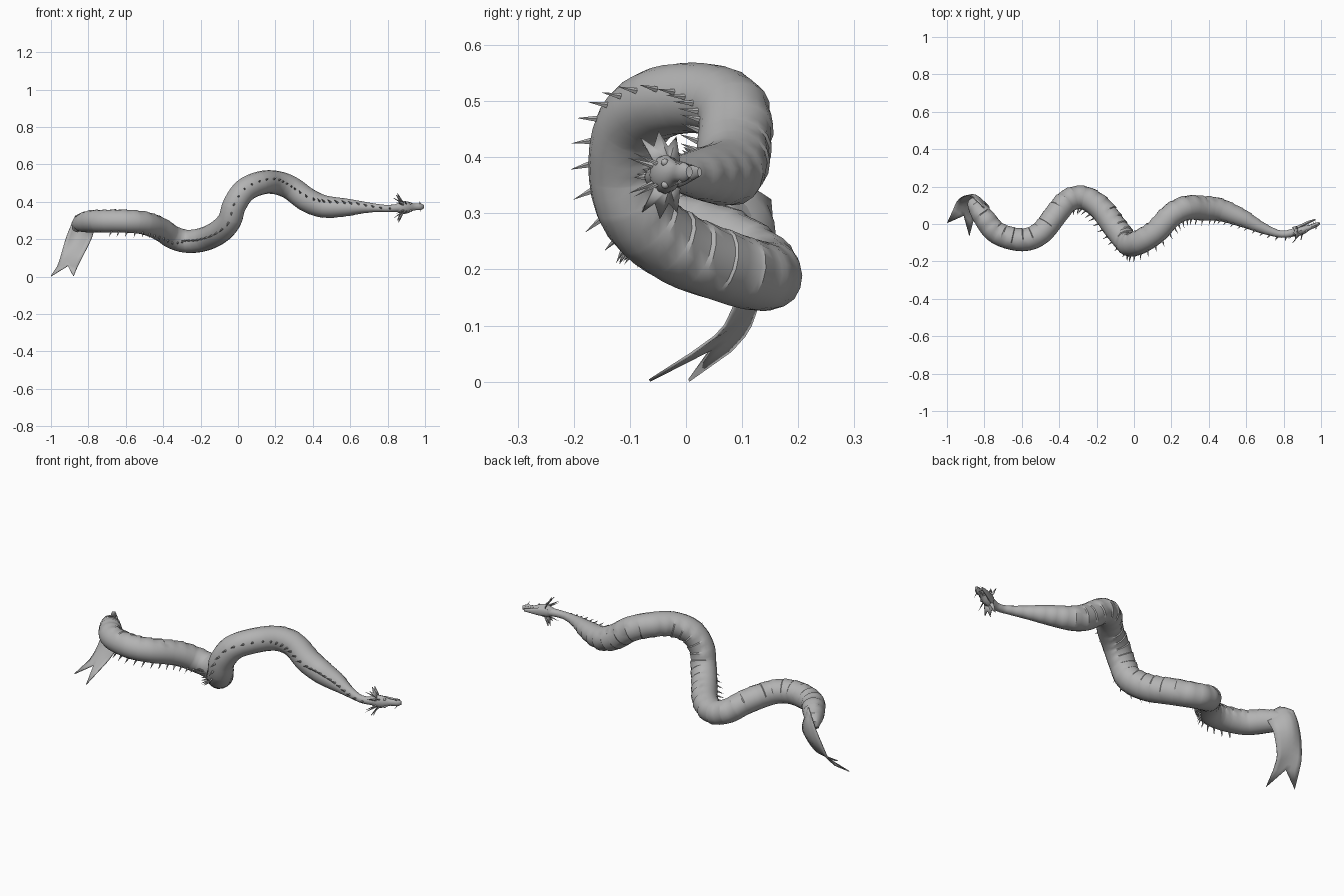
import bpy, bmesh, math
from mathutils import Vector

if "Cube" in bpy.data.objects:
    bpy.data.objects.remove(bpy.data.objects["Cube"], do_unlink=True)

grey = bpy.data.materials.new("stone_grey")
grey.use_nodes = True
colour = (0.45, 0.45, 0.45, 1)
grey.diffuse_color = colour
grey.node_tree.nodes["Principled BSDF"].inputs["Base Color"].default_value = colour


def finish(name, bm, thickness=0, sharp=40):
    """Turn a bmesh into a shaded object, with optional sheet thickness."""
    bmesh.ops.recalc_face_normals(bm, faces=bm.faces)
    mesh = bpy.data.meshes.new(name)
    bm.to_mesh(mesh)
    bm.free()
    mesh.materials.append(grey)
    mesh.polygons.foreach_set("use_smooth", [True] * len(mesh.polygons))
    mesh.set_sharp_from_angle(angle=math.radians(sharp))
    obj = bpy.data.objects.new(name, mesh)
    bpy.context.collection.objects.link(obj)
    if thickness:
        mod = obj.modifiers.new("thickness", "SOLIDIFY")
        mod.thickness = thickness
        mod.offset = 0
    return obj


def spline(points, steps):
    """Catmull-Rom samples through vectors of any size."""
    pts = [Vector(p) for p in points]
    pts = [pts[0] * 2 - pts[1]] + pts + [pts[-1] * 2 - pts[-2]]
    out = []
    for a, b, c, d in zip(pts, pts[1:], pts[2:], pts[3:]):
        for i in range(steps):
            t = i / steps
            out.append((b * 2 + (c - a) * t + (a * 2 - b * 5 + c * 4 - d) * t * t
                        + (b * 3 - a - c * 3 + d) * t ** 3) / 2)
    return out + [pts[-2]]


def loft(bm, rings):
    """Skin closed rings of points and cap both ends."""
    loops = [[bm.verts.new(p) for p in ring] for ring in rings]
    n = len(loops[0])
    for a, b in zip(loops, loops[1:]):
        for i in range(n):
            j = (i + 1) % n
            bm.faces.new((a[i], a[j], b[j], b[i]))
    bm.faces.new(loops[0])
    bm.faces.new(loops[-1])


def spike(bm, base, tip, radius, sides=5):
    axis = (tip - base).normalized()
    u = axis.orthogonal().normalized()
    v = axis.cross(u)
    ring = [bm.verts.new(base + (u * math.cos(a) + v * math.sin(a)) * radius)
            for a in (math.tau * i / sides for i in range(sides))]
    top = bm.verts.new(tip)
    for i in range(sides):
        bm.faces.new((ring[i], ring[(i + 1) % sides], top))
    bm.faces.new(ring)


# Body path from tail to neck: x, y, z, radius
PATH = [(-.87, .12, .25, .02), (-.85, .1, .28, .042), (-.8, .03, .292, .057),
        (-.73, -.05, .295, .06), (-.6, -.085, .295, .061), (-.5, -.05, .285, .061),
        (-.41, .06, .25, .062), (-.35, .125, .21, .062), (-.27, .14, .188, .062),
        (-.18, .085, .2, .064), (-.1, -.02, .24, .065), (-.045, -.09, .3, .064),
        (-.02, -.11, .38, .064), (.035, -.095, .46, .064), (.12, -.04, .5, .063),
        (.2, .045, .503, .063), (.28, .085, .475, .064), (.37, .083, .41, .065),
        (.46, .075, .375, .06), (.58, .03, .37, .047), (.66, -.01, .37, .033),
        (.74, -.043, .367, .022), (.8, -.055, .364, .019), (.87, -.042, .368, .022)]
# Roll of the back around the path: x, degrees above the front direction
ROLL = [(-2, -65), (-.55, -65), (-.4, -30), (-.25, 5), (.3, 8), (.5, 28), (.65, 28), (.8, 0), (2, 0)]

dense = spline(PATH, 40)
travel = [0]
for a, b in zip(dense, dense[1:]):
    travel.append(travel[-1] + (b.xyz - a.xyz).length)


def frame(distance):
    """Centre, radius, back direction and side direction along the body."""
    i = min(range(len(dense)), key=lambda k: abs(travel[k] - distance))
    p = dense[i]
    tangent = (dense[min(i + 2, len(dense) - 1)].xyz - dense[max(i - 2, 0)].xyz).normalized()
    for (x0, a0), (x1, a1) in zip(ROLL, ROLL[1:]):
        if x0 <= p.x < x1:
            angle = math.radians(a0 + (a1 - a0) * (p.x - x0) / (x1 - x0))
    back = Vector((0, -math.cos(angle), math.sin(angle)))
    back = (back - tangent * back.dot(tangent)).normalized()
    return p.xyz, p.w, back, tangent.cross(back), tangent


# Body with overlapping belly plates
SIDES, PLATE = 18, 0.054
rings = []
for k in range(int(travel[-1] / PLATE) + 1):
    for part, lift in ((0, 0), (.45, .03), (.88, .07)):
        c, r, back, side, _ = frame((k + part) * PLATE)
        ring = []
        for i in range(SIDES):
            a = math.tau * i / SIDES
            swell = 1 + lift * max(0, min(1, -2.5 * math.cos(a) - .8))
            ring.append(c + (back * math.cos(a) + side * math.sin(a)) * r * swell)
        rings.append(ring)
bm = bmesh.new()
loft(bm, rings)
finish("body", bm, sharp=35)

# Row of spines along the back
bm = bmesh.new()
distance = .3
while distance < travel[-1] - .05:
    c, r, back, side, tangent = frame(distance)
    length = .014 + .3 * r
    spike(bm, c + back * r * .95, c + back * (r + length) - tangent * length * .35, .006)
    distance += .04
finish("back_spines", bm)

# Forked tail fin: rows of left edge, fold and right edge
FIN = [[(-.87, .15, .325), (-.82, .105, .345), (-.775, .05, .3)],
       [(-.895, .152, .27), (-.84, .15, .285), (-.775, .09, .235)],
       [(-.925, .14, .19), (-.86, .15, .2), (-.79, .1, .19)],
       [(-.95, .115, .1), (-.89, .105, .12), (-.835, .07, .1)],
       [(-.965, .08, .055), (-.91, .045, .058), (-.86, .01, .05)]]
bm = bmesh.new()
columns = [spline(col, 3) for col in zip(*FIN)]
grid = [[bm.verts.new(p) for p in spline(row, 3)] for row in zip(*columns)]
for a, b in zip(grid, grid[1:]):
    for i in range(len(a) - 1):
        bm.faces.new((a[i], a[i + 1], b[i + 1], b[i]))
last = grid[-1]
half = len(last) // 2
for lobe, tip in ((last[:half + 1], (-1, .005, .002)), (last[half:], (-.88, -.065, .002))):
    point = bm.verts.new(tip)
    for a, b in zip(lobe, lobe[1:]):
        bm.faces.new((a, b, point))
finish("tail_fin", bm, thickness=.005)

# Head space: forward along the snout, up towards the back, out to each side
ORIGIN = Vector((.85, -.046, .368))
FORWARD = Vector((.93, .36, .04)).normalized()
UP = Vector((.36, -.93, 0)).normalized()
OUT = FORWARD.cross(UP)


def head(forward, up, out):
    return ORIGIN + FORWARD * forward + UP * up + OUT * out


def snout(name, stations):
    """Loft of forward, up, half width and half height."""
    bm = bmesh.new()
    loft(bm, [[head(f, u + h * math.sin(a), w * math.cos(a))
               for a in (math.tau * i / 12 for i in range(12))]
              for f, u, w, h in spline(stations, 3)])
    finish(name, bm)


snout("skull", [(-.01, 0, .018, .018), (.025, .003, .034, .025), (.06, .005, .031, .022),
                (.095, .006, .018, .013), (.13, .006, .018, .012), (.152, .003, .01, .006)])
snout("lower_jaw", [(.02, -.012, .024, .013), (.06, -.018, .022, .009),
                    (.1, -.022, .014, .007), (.138, -.022, .008, .004)])

# Eyes, horns, whiskers and teeth, on both sides
bm = bmesh.new()
horns = bmesh.new()
teeth = bmesh.new()
frills = bmesh.new()
for s in (-1, 1):
    ball = bmesh.ops.create_icosphere(bm, subdivisions=2, radius=.007)
    bmesh.ops.translate(bm, verts=ball["verts"], vec=head(.07, .018, s * .02))
    for base, tip, r in (((.03, .02, .014), (-.025, .052, .032), .006),
                         ((.045, .022, .018), (.02, .06, .04), .004),
                         ((.02, .01, .028), (-.035, .022, .058), .005),
                         ((.13, .01, .015), (.12, .03, .028), .003)):
        spike(horns, head(base[0], base[1], s * base[2]), head(tip[0], tip[1], s * tip[2]), r)
    for i in range(4):
        f = .095 + i * .013
        spike(teeth, head(f, -.002, s * .013), head(f, -.016, s * .012), .002, 4)
    # Cheek frill: webbed fan with scalloped edge
    root = frills.verts.new(head(.035, -.004, s * .022))
    edge = [frills.verts.new(head(f, u, s * o)) for f, u, o in (
        (.03, .024, .024), (.0, .036, .066), (.012, .016, .05), (.005, .004, .078),
        (.014, -.01, .05), (.01, -.028, .068), (.03, -.026, .024))]
    for a, b in zip(edge, edge[1:]):
        frills.faces.new((root, a, b))
finish("eyes", bm)
finish("horns", horns)
finish("teeth", teeth)
finish("cheek_frills", frills, thickness=.003)
